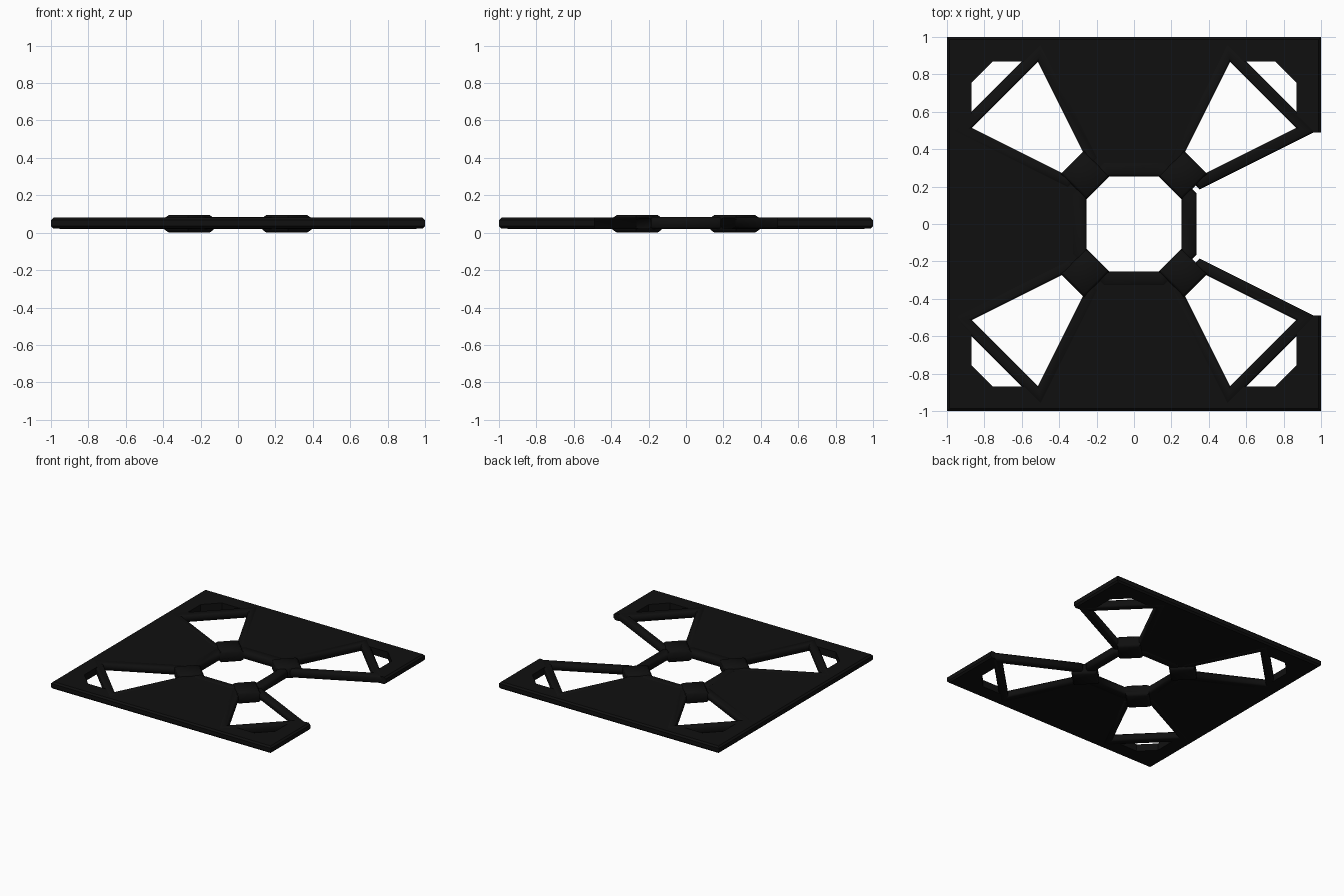
import bpy, bmesh, math
from mathutils import Vector

if "Cube" in bpy.data.objects:
    bpy.data.objects.remove(bpy.data.objects["Cube"])

MID = 0.0475
black = bpy.data.materials.new("black_plastic")
black.diffuse_color = (0.005, 0.005, 0.005, 1)
black.use_nodes = True
black.node_tree.nodes["Principled BSDF"].inputs["Base Color"].default_value = black.diffuse_color


def add(name, bm, smooth=True):
    bmesh.ops.recalc_face_normals(bm, faces=bm.faces)
    me = bpy.data.meshes.new(name)
    bm.to_mesh(me)
    bm.free()
    ob = bpy.data.objects.new(name, me)
    bpy.context.collection.objects.link(ob)
    me.materials.append(black)
    if smooth:
        bpy.ops.object.select_all(action='DESELECT')
        ob.select_set(True)
        bpy.context.view_layer.objects.active = ob
        bpy.ops.object.shade_smooth_by_angle(angle=math.radians(50))
    return ob


def prism(pts, z0, z1):
    bm = bmesh.new()
    f = bm.faces.new([bm.verts.new((x, y, z0)) for x, y in pts])
    r = bmesh.ops.extrude_face_region(bm, geom=[f])
    vs = [v for v in r["geom"] if isinstance(v, bmesh.types.BMVert)]
    bmesh.ops.translate(bm, vec=(0, 0, z1 - z0), verts=vs)
    return bm


def offset(pts, d):
    # mitred outward offset of a counter-clockwise loop
    out, n = [], len(pts)
    for i in range(n):
        p = Vector(pts[i])
        a = (p - Vector(pts[i - 1])).normalized()
        b = (Vector(pts[(i + 1) % n]) - p).normalized()
        na, nb = Vector((a.y, -a.x)), Vector((b.y, -b.x))
        out.append(p + (na + nb) * d / (1 + na.dot(nb)))
    return out


def beam_loop(path, w, h, c):
    # chamfered rectangular section swept around a closed loop
    prof = [(-w, -h + c), (-w + c, -h), (w - c, -h), (w, -h + c),
            (w, h - c), (w - c, h), (-w + c, h), (-w, h - c)]
    bm = bmesh.new()
    rings = [[bm.verts.new((p.x, p.y, MID + z)) for p in offset(path, d)] for d, z in prof]
    n = len(path)
    for k in range(8):
        a, b = rings[k], rings[(k + 1) % 8]
        for i in range(n):
            j = (i + 1) % n
            bm.faces.new((a[i], a[j], b[j], b[i]))
    return bm


def turn(pts, q):
    c, s = [(1, 0), (0, 1), (-1, 0), (0, -1)][q]
    return [(x * c - y * s, x * s + y * c) for x, y in pts]


# plate with one open side on +x
outline = [(1, .49), (1, 1), (-1, 1), (-1, -1), (1, -1), (1, -.49),
           (.96, -.49), (.92, -.505), (.30, -.195), (.30, .195), (.92, .505), (.96, .49)]
bm = prism(outline, MID + .004 - .029, MID + .004 + .029)
edges = [e for e in bm.edges
         if all(max(abs(v.co.x), abs(v.co.y)) > .999 for v in e.verts)
         and abs(e.verts[0].co.z - e.verts[1].co.z) < 1e-5]
bmesh.ops.bevel(bm, geom=edges, offset=.013, segments=1, affect='EDGES')
plate = add("plate", bm, False)

# openings: centre and four corner windows
centre = [(.28, -.13), (.28, .13), (.13, .28), (-.13, .28),
          (-.28, .13), (-.28, -.13), (-.13, -.28), (.13, -.28)]
window = [(.21, .26), (.26, .21), (.34, .215), (.905, .505), (.868, .56), (.868, .755),
          (.755, .868), (.56, .868), (.505, .905), (.215, .34)]
holes = [("centre_cutter", centre)] + [("window_cutter", turn(window, q)) for q in range(4)]
for name, pts in holes:
    cut = add(name, prism(pts, -.2, .3), False)
    cut.hide_render = True
    cut.hide_viewport = True
    m = plate.modifiers.new(name, 'BOOLEAN')
    m.object = cut
    m.operation = 'DIFFERENCE'
    m.solver = 'EXACT'

# four window frames and the thicker blocks joining them to the hub
frame = [(.357, .2235), (.92, .505), (.505, .92), (.2235, .357)]
block = [(.255, .13), (.392, .267), (.267, .392), (.13, .255)]
for q in range(4):
    fr = add("window_frame", beam_loop(turn(frame, q), .032, .031, .013))
    fr.location.z = .004
    bm = prism(turn(block, q), 0, .095)
    flat = [e for e in bm.edges if abs(e.verts[0].co.z - e.verts[1].co.z) < 1e-5]
    bmesh.ops.bevel(bm, geom=flat, offset=.016, segments=1, affect='EDGES')
    add("hub_block", bm)

# octagonal hub ring
inner = [(.255, -.13), (.255, .13), (.13, .255), (-.13, .255),
         (-.255, .13), (-.255, -.13), (-.13, -.255), (.13, -.255)]
hub = add("hub_ring", beam_loop([tuple(p) for p in offset(inner, .04)], .04, .032, .012))
hub.location.z = .004
